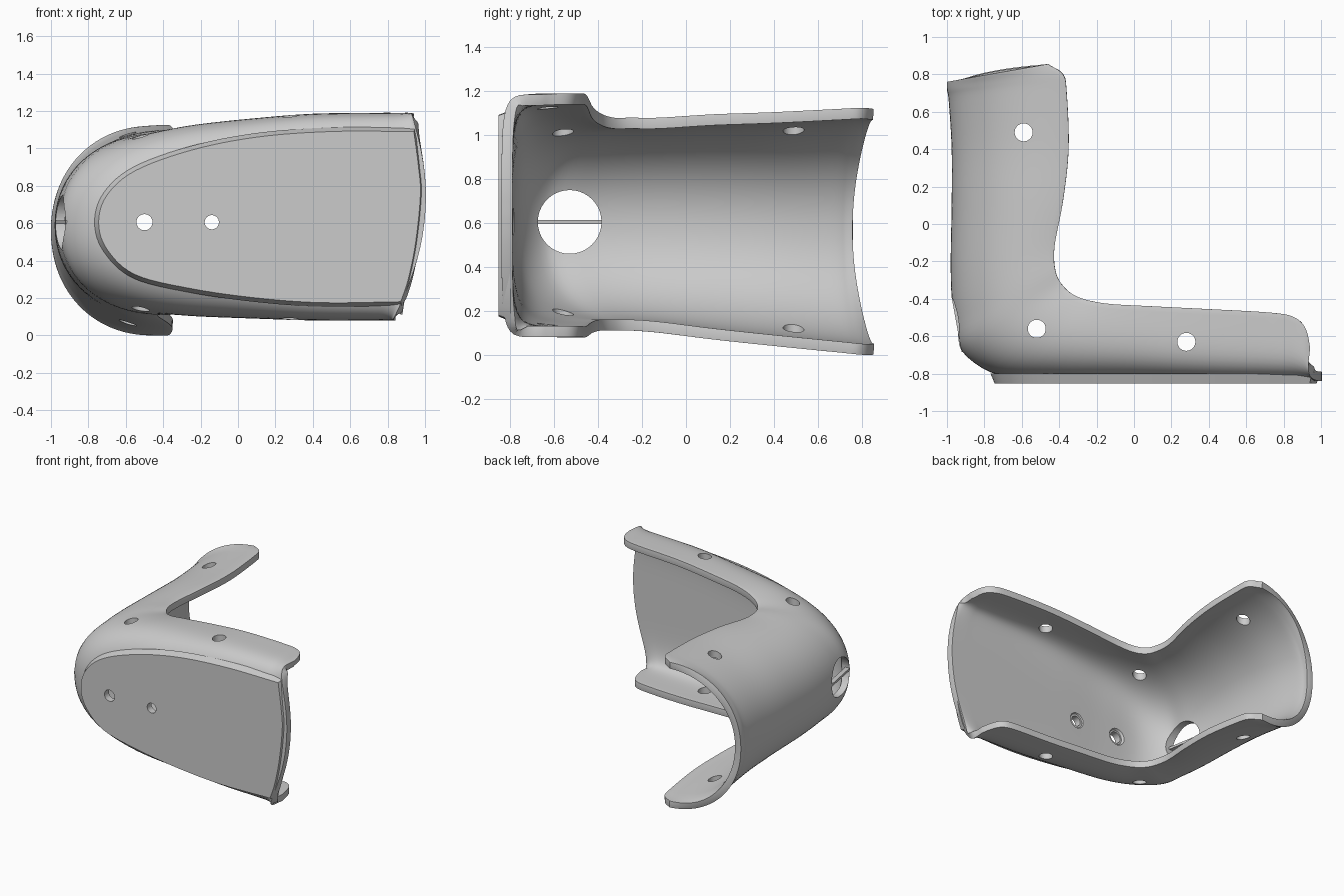
import bpy, bmesh, math
from mathutils import Vector, Matrix

if "Cube" in bpy.data.objects:
    bpy.data.objects.remove(bpy.data.objects["Cube"])

grey = bpy.data.materials.new("plain grey")
grey.use_nodes = True
COLOUR = (0.6, 0.6, 0.6, 1)
grey.diffuse_color = COLOUR
grey.node_tree.nodes["Principled BSDF"].inputs["Base Color"].default_value = COLOUR


def make_object(name, bm):
    mesh = bpy.data.meshes.new(name)
    bm.to_mesh(mesh)
    bm.free()
    obj = bpy.data.objects.new(name, mesh)
    bpy.context.collection.objects.link(obj)
    mesh.materials.append(grey)
    return obj


def spline(keys, steps):
    """Smooth curve through tuples of any length."""
    pts = [Vector(k) for k in keys]
    pts = [2 * pts[0] - pts[1]] + pts + [2 * pts[-1] - pts[-2]]
    out = []
    for a, b, c, d in zip(pts, pts[1:], pts[2:], pts[3:]):
        for s in range(steps):
            t = s / steps
            out.append(0.5 * (2 * b + (c - a) * t + (2 * a - 5 * b + 4 * c - d) * t ** 2
                              + (3 * b - a - 3 * c + d) * t ** 3))
    return out + [pts[-2]]


def section(station, count):
    """Evenly spaced points of the U-shaped cross-section, lower lip to upper lip."""
    ox, oy, lx, ly, top, low, power = station
    mid, half = (top + low) / 2, (top - low) / 2
    fine = []
    for i in range(-300, 301):
        a = i / 300 * math.pi / 2
        depth = 1 - max(0, math.cos(a)) ** power
        g = math.copysign(abs(math.sin(a)) ** power, a)
        x = ox + (lx - ox) * depth
        bow = max(0, min(1, (x - 0.3) / 0.7)) ** 2      # bowed open end
        fine.append(Vector((x + bow * (0.05 * g - 0.128 * g * g),
                            oy + (ly - oy) * depth, mid + half * g)))
    lengths = [0]
    for p, q in zip(fine, fine[1:]):
        lengths.append(lengths[-1] + (q - p).length)
    out, k = [], 0
    for j in range(count + 1):
        goal = lengths[-1] * j / count
        while k < len(fine) - 2 and lengths[k + 1] < goal:
            k += 1
        t = (goal - lengths[k]) / max(1e-9, lengths[k + 1] - lengths[k])
        out.append(fine[k].lerp(fine[k + 1], min(1, t)))
    return out


# Bent trough: outer x, y, lip x, y, upper z, lower z, roundness
STATIONS = [
    (1.0, -.84, 1.02, -.66, 1.185, .08, .35),
    (.97, -.84, .995, -.56, 1.19, .08, .35),
    (.9, -.84, .92, -.5, 1.19, .08, .36),
    (.78, -.84, .78, -.475, 1.19, .08, .36),
    (.4, -.84, .4, -.455, 1.185, .08, .4),
    (0, -.84, .1, -.44, 1.16, .09, .5),
    (-.4, -.84, -.15, -.425, 1.13, .1, .62),
    (-.72, -.81, -.3, -.39, 1.1, .11, .8),
    (-.92, -.68, -.38, -.33, 1.08, .11, .9),
    (-.965, -.5, -.42, -.25, 1.08, .11, .95),
    (-.98, -.25, -.425, -.12, 1.08, .1, .95),
    (-.975, .1, -.38, .12, 1.095, .07, .95),
    (-.975, .4, -.35, .4, 1.105, .04, .95),
    (-.99, .65, -.36, .7, 1.12, .01, .95),
    (-1, .72, -.38, .8, 1.125, 0, .95),
    (-1, .76, -.46, .855, 1.12, 0, .95),
]
bm = bmesh.new()
rows = [[bm.verts.new(p) for p in section(s, 56)] for s in spline(STATIONS, 5)]
for r, n in zip(rows, rows[1:]):
    for j in range(len(r) - 1):
        bm.faces.new((r[j], r[j + 1], n[j + 1], n[j]))
shell = make_object("bent_shell", bm)
wall = shell.modifiers.new("wall", 'SOLIDIFY')
wall.thickness, wall.offset = 0.05, -1
rim = shell.modifiers.new("rounded_rim", 'BEVEL')
rim.width, rim.segments = 0.014, 3
rim.limit_method, rim.angle_limit = 'ANGLE', math.radians(50)

# Flat front pad with sloped edges
side = spline([(.94, 1.09), (.5, 1.09), (.1, 1.06), (-.25, .99), (-.55, .88), (-.7, .75),
               (-.745, .605), (-.7, .46), (-.55, .325), (-.25, .25), (.1, .2),
               (.45, .175), (.87, .18)], 6)
end = spline([(.87, .18), (.91, .3), (.95, .5), (.975, .75), (.965, .9), (.94, 1.09)], 5)
outline = side + end[1:-1]
bm = bmesh.new()
front, back = [], []
for i, p in enumerate(outline):
    tangent = (outline[(i + 1) % len(outline)] - outline[i - 1]).normalized()
    q = p + Vector((tangent.y, -tangent.x)) * 0.022
    front.append(bm.verts.new((p.x, -0.853, p.y)))
    back.append(bm.verts.new((q.x, -0.8, q.y)))
bm.faces.new(front)
bm.faces.new(back)
for i in range(len(front)):
    bm.faces.new((front[i - 1], front[i], back[i], back[i - 1]))
bmesh.ops.recalc_face_normals(bm, faces=bm.faces)
pad = make_object("front_pad", bm)


# Cutters for the holes
def cutter(centre, axis, length, r1, r2=None):
    bm = bmesh.new()
    turn = Vector((0, 0, 1)).rotation_difference(Vector(axis)).to_matrix().to_4x4()
    bmesh.ops.create_cone(bm, cap_ends=True, segments=40, radius1=r1,
                          radius2=r1 if r2 is None else r2, depth=length,
                          matrix=Matrix.Translation(centre) @ turn)
    obj = make_object("hole_cutter", bm)
    obj.hide_render = True
    return obj


shell_cuts = [cutter((x, y, 0.6), (0, 0, 1), 2, 0.048)
              for x, y in ((-.59, .49), (-.52, -.56), (.28, -.63))]
shell_cuts.append(cutter((-0.95, -0.53, 0.605), (1, 0, 0), 0.5, 0.145))
pad_cuts = []
for x, radius in ((-.5, .043), (-.14, .038)):
    pad_cuts.append(cutter((x, -0.84, 0.605), (0, 1, 0), 0.2, radius))
    shell_cuts.append(cutter((x, -0.795, 0.605), (0, 1, 0), 0.05, radius, 0.075))

# Thin bar across the round side opening
bm = bmesh.new()
bmesh.ops.create_cube(bm, size=1, matrix=Matrix.Translation((-0.932, -0.53, 0.605))
                      @ Matrix.Rotation(0.18, 4, 'Z') @ Matrix.Diagonal((.035, .31, .018, 1)))
bar = make_object("opening_bar", bm)

for target, cuts in ((shell, shell_cuts + pad_cuts), (pad, pad_cuts)):
    for c in cuts:
        mod = target.modifiers.new("hole", 'BOOLEAN')
        mod.operation, mod.solver, mod.object = 'DIFFERENCE', 'EXACT', c

# Bake the modifiers, then smooth the curved faces
for obj in (shell, pad):
    bpy.ops.object.select_all(action='DESELECT')
    obj.select_set(True)
    bpy.context.view_layer.objects.active = obj
    bpy.ops.object.convert(target='MESH')
    bpy.ops.object.shade_smooth_by_angle(angle=math.radians(32))
for c in shell_cuts + pad_cuts:
    bpy.data.objects.remove(c)
